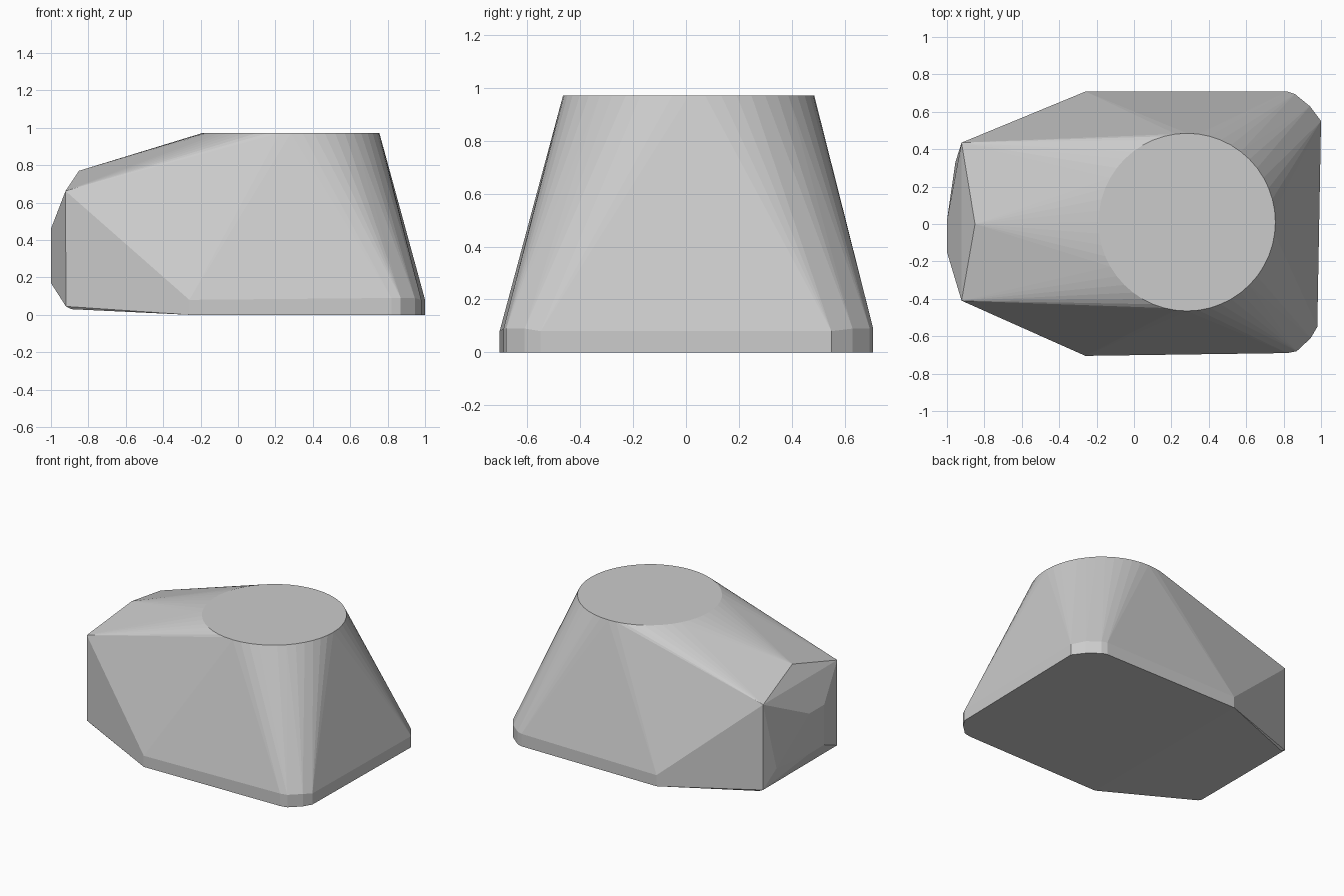
import bpy, bmesh, math

if "Cube" in bpy.data.objects:
    bpy.data.objects.remove(bpy.data.objects["Cube"])

bm = bmesh.new()

def add(x, y, z):
    bm.verts.new((x, y, z))

# Flat circular top
SEG = 48
for i in range(SEG):
    a = 2 * math.pi * i / SEG
    add(0.283 + 0.473 * math.cos(a), 0.01 + 0.475 * math.sin(a), 0.972)

# Base outline with low vertical walls and rounded right corners
base = [(-0.26, 0.708, 0.08), (0.82, 0.708, 0.09), (0.86, 0.695, 0.09),
        (0.94, 0.63, 0.09), (1.0, 0.55, 0.08),
        (0.98, -0.55, 0.08), (0.945, -0.61, 0.09), (0.87, -0.68, 0.09),
        (0.82, -0.69, 0.09), (-0.26, -0.705, 0.08)]
for x, y, h in base:
    add(x, y, 0)
    add(x, y, h)

# Narrow left end: upper and lower corners
for y in (0.435, -0.41):
    add(-0.922, y, 0.662)
    add(-0.92, y, 0.045)
    add(-0.89, y, 0.03)
add(-0.955, 0.33, 0.17)

# Crest and blunt nose
add(-0.85, 0.0, 0.77)
for y in (-0.15, 0.02):
    for z in (0.17, 0.46):
        add(-1.0, y, z)

# Skin everything with one convex surface
res = bmesh.ops.convex_hull(bm, input=bm.verts)
loose = [v for v in bm.verts if not v.link_faces]
bmesh.ops.delete(bm, geom=loose, context='VERTS')
bmesh.ops.dissolve_limit(bm, angle_limit=math.radians(0.5),
                         verts=bm.verts, edges=bm.edges)
bmesh.ops.recalc_face_normals(bm, faces=bm.faces)

mesh = bpy.data.meshes.new("faceted_body")
bm.to_mesh(mesh)
bm.free()
body = bpy.data.objects.new("faceted_body", mesh)
bpy.context.collection.objects.link(body)
